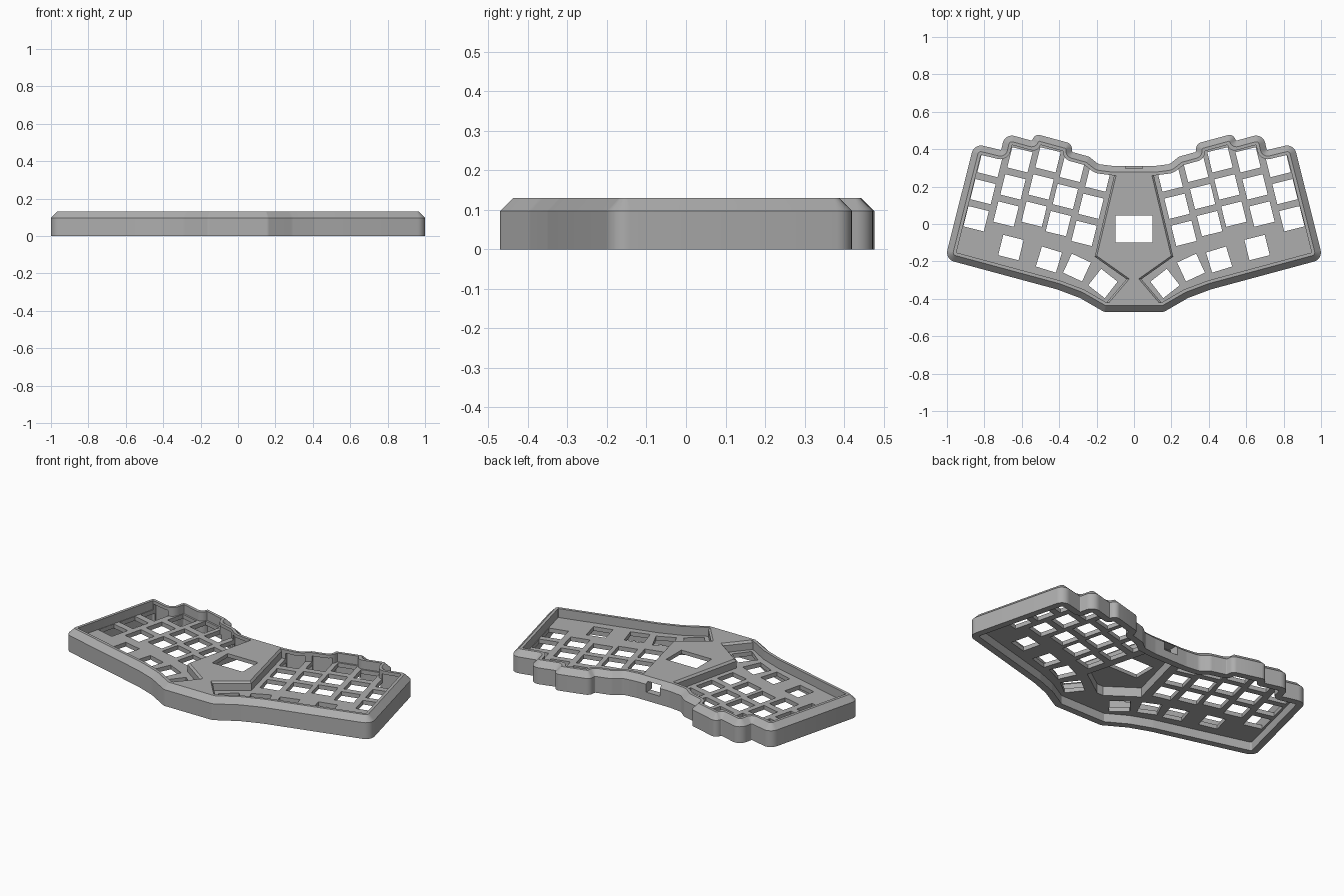
import bpy, bmesh, math
from mathutils import Vector, Matrix

cube = bpy.data.objects.get("Cube")
if cube:
    bpy.data.objects.remove(cube, do_unlink=True)

grey = bpy.data.materials.new("matte_grey")
grey.use_nodes = True
COLOUR = (0.42, 0.42, 0.42, 1)
grey.diffuse_color = COLOUR
grey.node_tree.nodes["Principled BSDF"].inputs["Base Color"].default_value = COLOUR


def mirrored(half):
    """Close a clockwise half profile across x = 0."""
    return half + [(-x, y, r) for x, y, r in reversed(half)]


def inset(profile, d, steps=6):
    """Inset a clockwise profile of (x, y, corner radius) and round its corners."""
    n = len(profile)
    pts = [Vector(p[:2]) for p in profile]
    dirs = [(pts[(i + 1) % n] - pts[i]).normalized() for i in range(n)]
    norms = [Vector((u.y, -u.x)) for u in dirs]
    moved = []
    for i in range(n):
        a, b = norms[i - 1], norms[i]
        moved.append(pts[i] + (a + b) * d / (1 + a.dot(b)))
    ring = []
    for i, p in enumerate(moved):
        r = profile[i][2]
        if r == 0:
            ring.append(p)
            continue
        u, v = dirs[i - 1], dirs[i]
        convex = u.x * v.y - u.y * v.x < 0
        r = max(r - d, 0.004) if convex else r + d
        half = u.angle(v) / 2
        room = min((p - moved[i - 1]).length, (moved[(i + 1) % n] - p).length)
        t = min(r * math.tan(half), 0.8 * room)
        a, b, w = p - u * t, p + v * t, math.cos(half)
        for k in range(steps + 1):
            s = k / steps
            c = ((1 - s) ** 2, 2 * s * (1 - s) * w, s * s)
            ring.append((a * c[0] + p * c[1] + b * c[2]) / sum(c))
    return ring


def loft(name, profile, levels):
    """Solid through (inset, height) levels, capped at both ends."""
    bm = bmesh.new()
    rings = [[bm.verts.new((p.x, p.y, z)) for p in inset(profile, d)] for d, z in levels]
    for low, high in zip(rings, rings[1:]):
        for i in range(len(low)):
            bm.faces.new((low[i - 1], low[i], high[i], high[i - 1]))
    bm.faces.new(rings[0])
    bm.faces.new(rings[-1])
    bmesh.ops.recalc_face_normals(bm, faces=bm.faces)
    return finish(name, bm)


def finish(name, bm):
    mesh = bpy.data.meshes.new(name)
    bm.to_mesh(mesh)
    bm.free()
    mesh.materials.append(grey)
    obj = bpy.data.objects.new(name, mesh)
    bpy.context.collection.objects.link(obj)
    return obj


def boxes(name, items):
    """Joined boxes from (centre, size, turn in degrees)."""
    bm = bmesh.new()
    for centre, size, turn in items:
        m = (Matrix.Translation(centre) @ Matrix.Rotation(math.radians(turn), 4, 'Z')
             @ Matrix.Diagonal((*size, 1)))
        bmesh.ops.create_cube(bm, size=1, matrix=m)
    return finish(name, bm)


def combine(target, other, operation):
    mod = target.modifiers.new(operation.title(), 'BOOLEAN')
    mod.operation, mod.solver, mod.object = operation, 'EXACT', other
    bpy.context.view_layer.objects.active = target
    bpy.ops.object.modifier_apply(modifier=mod.name)
    bpy.data.objects.remove(other, do_unlink=True)


TOP, SHOULDER, PLATE_TOP, PLATE_BOTTOM = 0.13, 0.097, 0.077, 0.052

# Case outline, clockwise from the middle of the back
outline = mirrored([
    (0.11, 0.31, 0.1), (0.19, 0.32, 0.04), (0.24, 0.36, 0.04),
    (0.33, 0.385, 0.005), (0.335, 0.43, 0.035), (0.53, 0.483, 0.033),
    (0.545, 0.445, 0.005), (0.69, 0.485, 0.05), (0.71, 0.395, 0.005),
    (0.855, 0.43, 0.05), (1.01, -0.188, 0.05), (0.41, -0.35, 0.1),
    (0.29, -0.395, 0.1), (0.16, -0.47, 0.03)])

# Case: hollow below, chamfered rim, recessed key plate
case = loft("keyboard_case", outline, [
    (0.04, PLATE_BOTTOM), (0.04, 0), (0, 0), (0, SHOULDER),
    (0.033, TOP), (0.05, TOP), (0.05, PLATE_TOP)])

# Raised centre panel running into the front rim
panel = loft("centre_panel", mirrored([
    (0.1, 0.285, 0), (0.21, -0.175, 0), (0.04, -0.295, 0), (0.155, -0.43, 0)]),
    [(0, 0.06), (0, 0.118), (0.01, TOP)])
combine(case, panel, 'UNION')

# Hollow under the panel
hollow = loft("panel_hollow", mirrored([
    (0.08, 0.255, 0), (0.19, -0.165, 0), (0.02, -0.285, 0)]),
    [(0, 0.02), (0, 0.108)])
combine(case, hollow, 'DIFFERENCE')

# Key openings: five staggered columns of three, then the thumb row
keys = []
for x, y in [(0.77, 0.318), (0.61, 0.343), (0.46, 0.343), (0.33, 0.292), (0.193, 0.24)]:
    keys += [(x + 0.037 * row, y - 0.145 * row, 14) for row in range(3)]
keys += [(0.658, -0.126, 14), (0.455, -0.19, 17), (0.305, -0.233, 25), (0.166, -0.318, 38)]
for side in (1, -1):
    cutter = boxes("key_openings", [
        ((side * x, y, 0.06), (0.112, 0.112, 0.1), side * turn) for x, y, turn in keys])
    combine(case, cutter, 'DIFFERENCE')

# Screen window and cable port
combine(case, boxes("window_and_port", [
    ((0, -0.027, 0.1), (0.2, 0.145, 0.2), 0),
    ((0, 0.29, 0.08), (0.09, 0.1, 0.06), 0)]), 'DIFFERENCE')

bpy.ops.object.select_all(action='DESELECT')
case.select_set(True)
bpy.context.view_layer.objects.active = case
bpy.ops.object.shade_smooth_by_angle(angle=math.radians(28))
